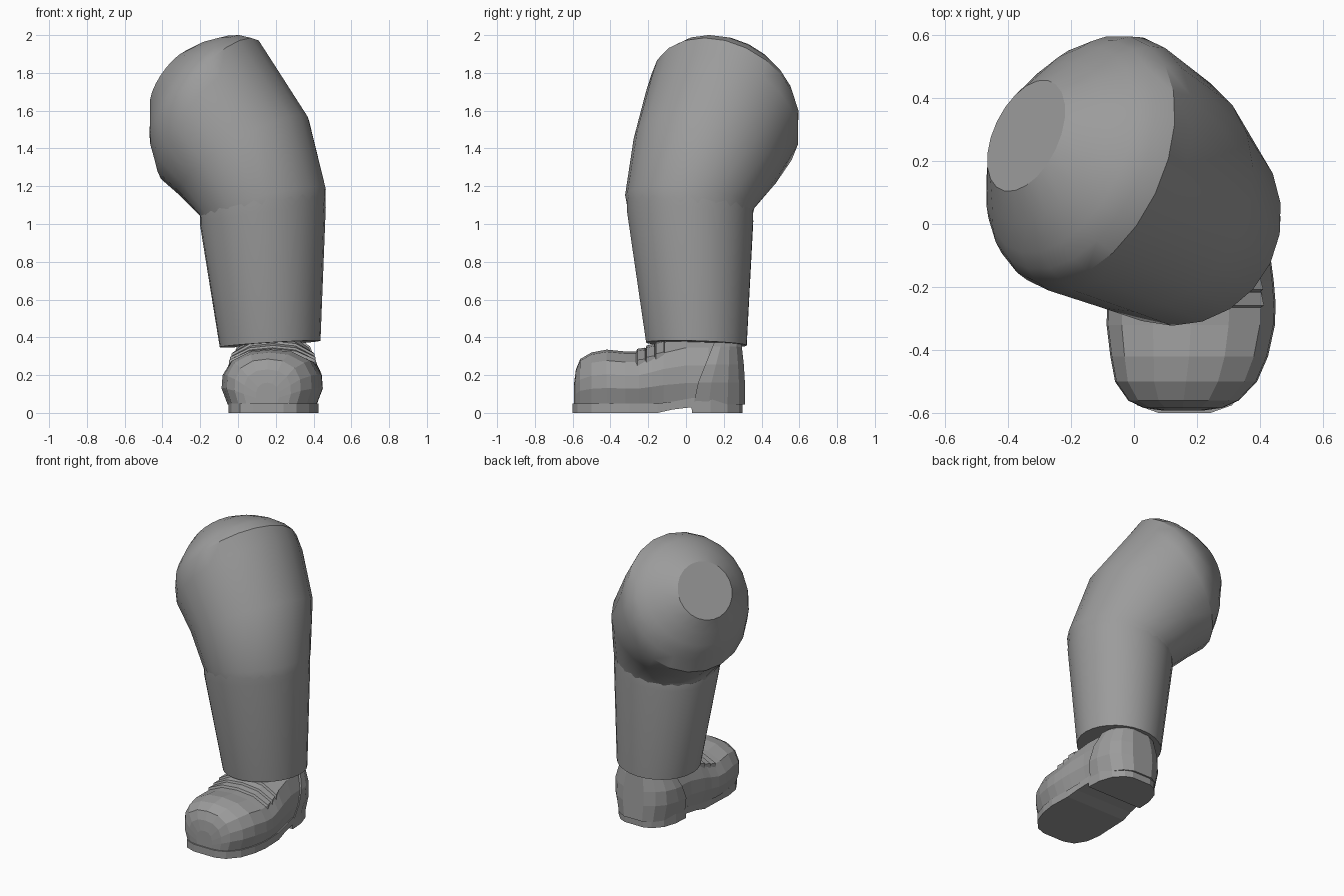
import bpy, bmesh
from math import sin, cos, pi, radians
from mathutils import Vector

if "Cube" in bpy.data.objects:
    bpy.data.objects.remove(bpy.data.objects["Cube"])

grey = bpy.data.materials.new("dark_grey")
grey.diffuse_color = (.33, .33, .33, 1)
grey.use_nodes = True
grey.node_tree.nodes["Principled BSDF"].inputs["Base Color"].default_value = grey.diffuse_color


def loft(name, rings, smooth=False):
    """Skin closed rings of equal length and cap both ends."""
    bm = bmesh.new()
    rows = [[bm.verts.new(p) for p in r] for r in rings]
    n = len(rows[0])
    for a, b in zip(rows, rows[1:]):
        for i in range(n):
            j = (i + 1) % n
            bm.faces.new((a[i], a[j], b[j], b[i]))
    bm.faces.new(rows[0][::-1])
    bm.faces.new(rows[-1])
    bmesh.ops.recalc_face_normals(bm, faces=bm.faces)
    me = bpy.data.meshes.new(name)
    bm.to_mesh(me)
    bm.free()
    me.materials.append(grey)
    ob = bpy.data.objects.new(name, me)
    bpy.context.collection.objects.link(ob)
    if smooth:
        bpy.ops.object.select_all(action='DESELECT')
        ob.select_set(True)
        bpy.context.view_layer.objects.active = ob
        bpy.ops.object.shade_smooth_by_angle(angle=radians(33))
    return ob


def ring(c, r, tilt, n):
    """Circle leaning towards the back left by tilt degrees."""
    t = radians(tilt)
    u = Vector((.9 * cos(t), -.43 * cos(t), sin(t)))
    v = Vector((.43, .9, 0))
    # tilt 0..90: u turns from horizontal to vertical
    return [Vector(c) + r * (cos(a) * u + sin(a) * v)
            for a in (2 * pi * i / n for i in range(n))]


# Thigh: bent sleeve ending in a dome with a flat disc
thigh = [((.14, .02, 1.03), .325, 10), ((.13, .02, 1.12), .345, 13),
         ((.03, .11, 1.36), .40, 33), ((-.12, .19, 1.56), .432, 51),
         ((-.16, .205, 1.65), .42, 53), ((-.20, .22, 1.685), .39, 54),
         ((-.235, .235, 1.71), .35, 55), ((-.285, .257, 1.745), .275, 56),
         ((-.342, .28, 1.765), .19, 57)]
loft("thigh", [ring(c, r, t, 22) for c, r, t in thigh], True)

# Lower trouser leg
loft("lower_leg", [ring((.17, .055, .365), .268, 4, 30),
                   ring((.132, .022, 1.04), .337, 9, 30),
                   ring((.13, .02, 1.11), .338, 13, 30)], True)

# Shoe upper: stations of y, centre x, half width, top z
stations = [(-.592, .155, .06, .16), (-.583, .155, .125, .23),
            (-.56, .157, .175, .285), (-.50, .165, .225, .32),
            (-.42, .175, .25, .335), (-.32, .18, .267, .325),
            (-.25, .182, .267, .325), (-.18, .185, .258, .355),
            (-.12, .185, .25, .385), (0, .187, .23, .42),
            (.12, .19, .22, .42), (.22, .19, .19, .42),
            (.28, .19, .14, .42), (.308, .19, .07, .41)]
profile = [(.88, 0), (1, .3), (.98, .55), (.82, .8), (.45, .96)]


def section(y, grow=0.0):
    """Arched cross-section of the upper at y, leaning in at the heel."""
    for a, b in zip(stations, stations[1:]):
        if y <= b[0] + 1e-6:
            break
    t = (y - a[0]) / (b[0] - a[0])
    cx, w, zt = (a[k] + (b[k] - a[k]) * t for k in (1, 2, 3))
    w += grow
    h = zt + grow - .045
    side = [(w * f, .045 + h * g) for f, g in profile]
    pts = side + [(0, .045 + h)] + [(-x, z) for x, z in side[::-1]]
    return [Vector((cx + x, y - max(0, y - .2) * max(0, z - .2), z))
            for x, z in pts]


loft("shoe_upper", [section(s[0]) for s in stations])

# Heel counter: thin outer panel with a slanted front edge
heel = []
for y, shear in ((.04, .4), (.12, .25), (.22, .05), (.28, 0), (.308, 0)):
    pts = section(y, .009)
    for p in pts:
        p.y += shear * max(0, p.z - .1) + .004 * (y > .3)
    heel.append(pts)
loft("heel_counter", heel)

# Lace straps across the instep
for k, y in enumerate((-.245, -.195, -.145)):
    bands = []
    for dy, g in ((-.02, 0), (-.013, .014), (.028, .006), (.032, -.004)):
        pts = section(y + dy, g)[3:8]
        base = [p - Vector((0, 0, .04)) for p in pts[::-1]]
        bands.append(pts + base)
    loft("lace_strap_%d" % (k + 1), bands)

# Sole with raised arch and heel block: y, centre x, half width, bottom, top
sole = [(-.60, .16, .08, 0, .05), (-.575, .16, .15, 0, .05),
        (-.50, .17, .205, 0, .05), (-.40, .18, .23, 0, .05),
        (-.30, .19, .235, 0, .05), (-.15, .19, .23, 0, .05),
        (-.07, .19, .22, .018, .06), (.03, .19, .21, .03, .078),
        (.031, .19, .21, 0, .078), (.13, .19, .205, 0, .08),
        (.22, .19, .175, 0, .08), (.28, .19, .12, 0, .08),
        (.30, .19, .07, 0, .08)]
loft("sole", [[(c - w, y, b), (c + w, y, b), (c + w, y, t), (c - w, y, t)]
              for y, c, w, b, t in sole])
